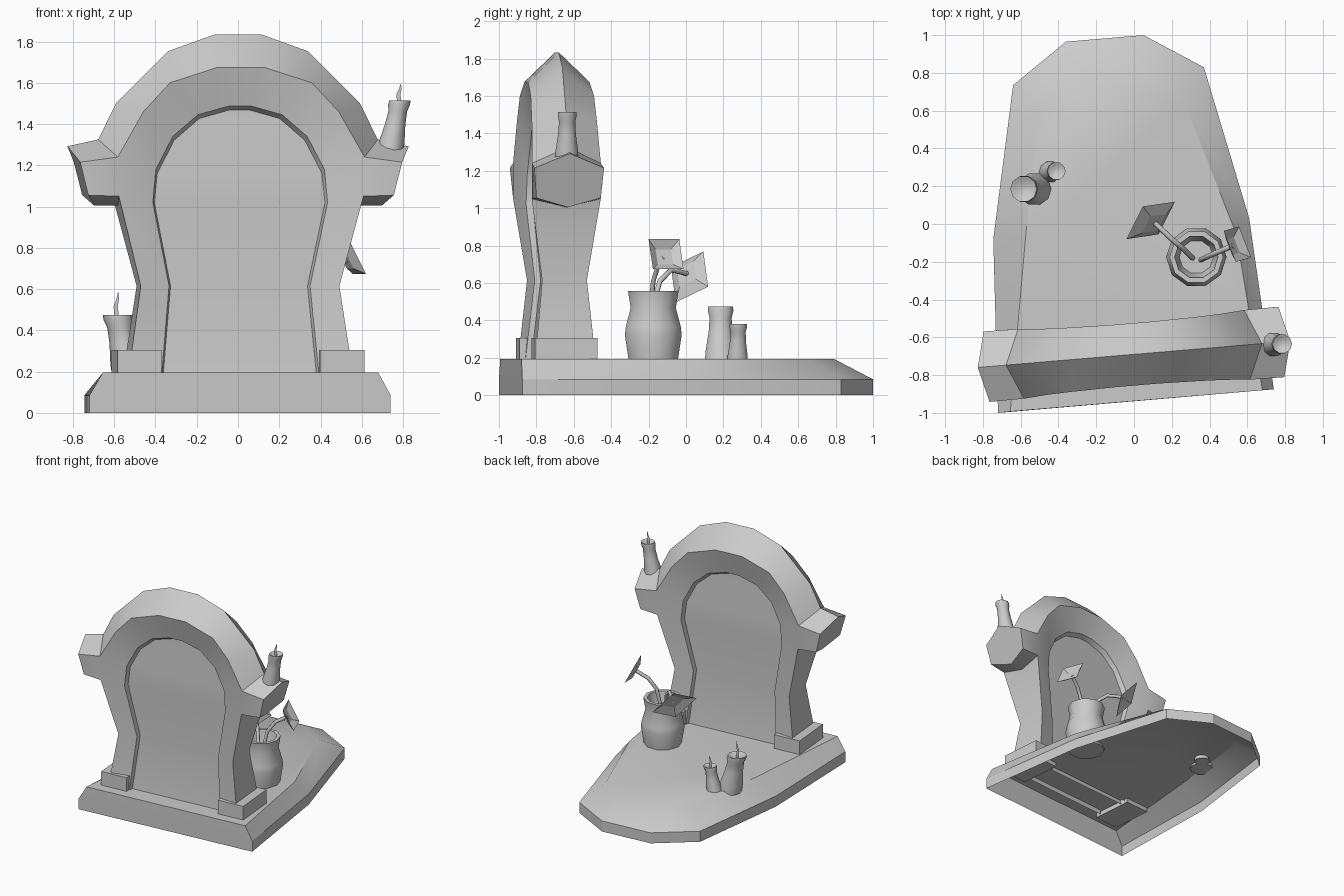
import bpy, bmesh, math
from mathutils import Vector

if "Cube" in bpy.data.objects:
    bpy.data.objects.remove(bpy.data.objects["Cube"])


def make(name, polys, angle=30):
    """Object from a list of polygons given as coordinates, welded together."""
    bm = bmesh.new()
    for p in polys:
        bm.faces.new([bm.verts.new(c) for c in p])
    bmesh.ops.remove_doubles(bm, verts=bm.verts, dist=0.0005)
    bmesh.ops.recalc_face_normals(bm, faces=bm.faces)
    me = bpy.data.meshes.new(name)
    bm.to_mesh(me)
    bm.free()
    ob = bpy.data.objects.new(name, me)
    bpy.context.collection.objects.link(ob)
    bpy.ops.object.select_all(action='DESELECT')
    ob.select_set(True)
    bpy.context.view_layer.objects.active = ob
    bpy.ops.object.shade_smooth_by_angle(angle=math.radians(angle))
    return ob


def bridge(a, b):
    n = len(a)
    return [[a[i], a[(i + 1) % n], b[(i + 1) % n], b[i]] for i in range(n)]


def lathe(name, base, top, profile, sides):
    """Turned shape along a leaning axis; profile is (radius, fraction of height)."""
    base, top = Vector(base), Vector(top)
    rings = []
    for r, t in profile:
        c = base.lerp(top, t)
        rings.append([c + Vector((r * math.cos(a), r * math.sin(a), 0))
                      for a in (2 * math.pi * k / sides for k in range(sides))])
    polys = [rings[-1], rings[0][::-1]]
    for a, b in zip(rings, rings[1:]):
        polys += bridge(a, b)
    return make(name, polys, 40)


# Base slab: open underneath, bevelled on the sides and back
outer = [(-.72, -1), (.74, -.875), (.61, .03), (.37, .83), (.05, 1), (-.36, .965), (-.64, .735), (-.745, -.08)]
inner = [(-.655, -.993), (.68, -.88), (.54, -.05), (.265, .65), (.02, .79), (-.295, .765), (-.505, .6), (-.575, -.08)]
low = [(x, y, 0) for x, y in outer]
mid = [(x, y, .085) for x, y in outer]
top = [(x, y, .195) for x, y in inner]
make("base_slab", bridge(low, mid) + bridge(mid, top) + [top])

# Headstone half stations: inner x,z / front edge x,z / half depth at front edge, inner edge, panel
stations = [
    (.055, 1.487, .113, 1.675, .165, .115, .08),
    (.205, 1.445, .345, 1.6, .17, .115, .08),
    (.327, 1.34, .475, 1.46, .175, .115, .085),
    (.41, 1.18, .60, 1.24, .185, .125, .09),
    (.425, 1.02, .595, 1.05, .185, .13, .095),
    (.343, .615, .483, .615, .12, .09, .06),
    (.385, .16, .55, .16, .165, .14, .11),
]
ridge = [(.117, 1.833), (.34, 1.753), (.593, 1.5), (.68, 1.325)]


def edge_pts(s, sx, sy):
    ix, iz, fx, fz, f, i, p = s
    drop = .018 if iz > 1.1 else 0
    return (Vector((sx * fx, sy * f, fz)), Vector((sx * ix, sy * i, iz)),
            Vector((sx * (ix - .01), sy * p, iz - drop)))


frame, panel = [], []
for sy in (-1, 1):
    for sx in (-1, 1):
        pts = [edge_pts(s, sx, sy) for s in stations]
        for a, b in zip(pts, pts[1:]):
            frame += [[a[0], b[0], b[1], a[1]], [a[1], b[1], b[2], a[2]]]
        for k in range(3):
            r0, r1 = [(sx * x, 0, z) for x, z in ridge[k:k + 2]]
            frame.append([pts[k][0], pts[k + 1][0], r1, r0])
    # crown centre and the recessed panel rows
    l = [edge_pts(s, -1, sy) for s in stations]
    r = [edge_pts(s, 1, sy) for s in stations]
    frame.append([l[0][0], r[0][0], (ridge[0][0], 0, ridge[0][1]), (-ridge[0][0], 0, ridge[0][1])])
    frame += [[l[0][0], r[0][0], r[0][1], l[0][1]], [l[0][1], r[0][1], r[0][2], l[0][2]]]
    panel += [[l[k][2], r[k][2], r[k + 1][2], l[k + 1][2]] for k in range(6)]

for sx in (-1, 1):
    # outer pillar side
    for k in (4, 5):
        a, b = edge_pts(stations[k], sx, -1)[0], edge_pts(stations[k + 1], sx, -1)[0]
        c, d = edge_pts(stations[k + 1], sx, 1)[0], edge_pts(stations[k], sx, 1)[0]
        frame.append([a, b, c, d])
    # projecting shoulder with hexagonal end
    root = [(.68, 0, 1.325), (.60, -.185, 1.24), (.595, -.185, 1.05), (.58, 0, 1.005), (.595, .185, 1.05), (.60, .185, 1.24)]
    tip = [(.83, 0, 1.292), (.783, -.187, 1.215), (.743, -.173, 1.055), (.70, 0, 1.005), (.743, .173, 1.055), (.783, .187, 1.215)]
    root, tip = [[(sx * x, y, z) for x, y, z in q] for q in (root, tip)]
    frame += bridge(root, tip) + [tip]

headstone = [make("headstone_frame", frame, 32), make("headstone_panel", panel, 40)]

# Plinth blocks under the pillars
for sx, side in ((-1, "left"), (1, "right")):
    q = [(sx * .385, -.168), (sx * .60, -.168), (sx * .60, .168), (sx * .385, .168)]
    lo, hi = [[(x, y, z) for x, y in q] for z in (.16, .305)]
    headstone.append(make(side + "_plinth", bridge(lo, hi) + [hi, lo]))
for ob in headstone:
    ob.location = (0, -.69, 0)
    ob.rotation_euler.z = math.radians(4.8)

# Vase
lathe("vase", (.33, -.175, .18), (.33, -.175, .557),
      [(.137, 0), (.16, .38), (.154, .5), (.127, .76), (.142, 1), (.115, 1), (.1, .8), (.09, .72)], 10)


def stem(name, pts):
    cu = bpy.data.curves.new(name, 'CURVE')
    cu.dimensions = '3D'
    cu.bevel_depth = .014
    cu.bevel_resolution = 1
    cu.use_fill_caps = True
    sp = cu.splines.new('POLY')
    sp.points.add(len(pts) - 1)
    for p, c in zip(sp.points, pts):
        p.co = (*c, 1)
    bpy.context.collection.objects.link(bpy.data.objects.new(name, cu))


def flower(name, a, b, c, back):
    """Square cup: three rim corners and the direction of the cup bottom."""
    a, b, c = Vector(a), Vector(b), Vector(c)
    rim = [a, b, c, a + c - b]
    mid = (a + c) / 2
    cup = [mid + (p - mid) * .5 + Vector(back) * .03 for p in rim]
    make(name, bridge(rim, cup) + [cup], 10)


stem("right_stem", [(.355, -.19, .46), (.385, -.175, .61), (.44, -.15, .69), (.525, -.115, .742)])
flower("right_flower", (.556, -.013, .674), (.62, -.177, .674), (.54, -.2, .834), (-.83, -.32, -.46))
stem("left_stem", [(.31, -.18, .46), (.27, -.14, .61), (.2, -.08, .67), (.11, .005, .65)])
flower("left_flower", (-.04, -.08, .685), (.13, -.055, .497), (.217, .118, .58), (.66, -.55, .5))


# Candles: leaning, waisted, with a dished top and a flat curved wick
def candle(name, base, top, r0, r1, wick):
    lathe(name, base, top, [(r0, 0), (r0 * .97, .2), ((r0 + r1) * .42, .55), (r1 * .86, .8),
                            (r1, .92), (r1 * .97, 1), (r1 * .7, .97), (r1 * .3, .93)], 10)
    x, y, z = top
    line = [(.0, .011, -.03), (-.008, .01, wick * .35), (.002, .006, wick * .7), (.004, .001, wick)]
    polys = []
    for (d0, w0, h0), (d1, w1, h1) in zip(line, line[1:]):
        polys.append([(x + d0 - w0, y, z + h0), (x + d0 + w0, y, z + h0),
                      (x + d1 + w1, y, z + h1), (x + d1 - w1, y, z + h1)])
    make(name + "_wick", polys)


candle("large_candle", (-.52, .185, .17), (-.585, .185, .475), .088, .072, .11)
candle("small_candle", (-.45, .275, .17), (-.41, .28, .38), .058, .049, .08)
candle("shoulder_candle", (.732, -.638, 1.25), (.785, -.635, 1.515), .066, .053, .08)
